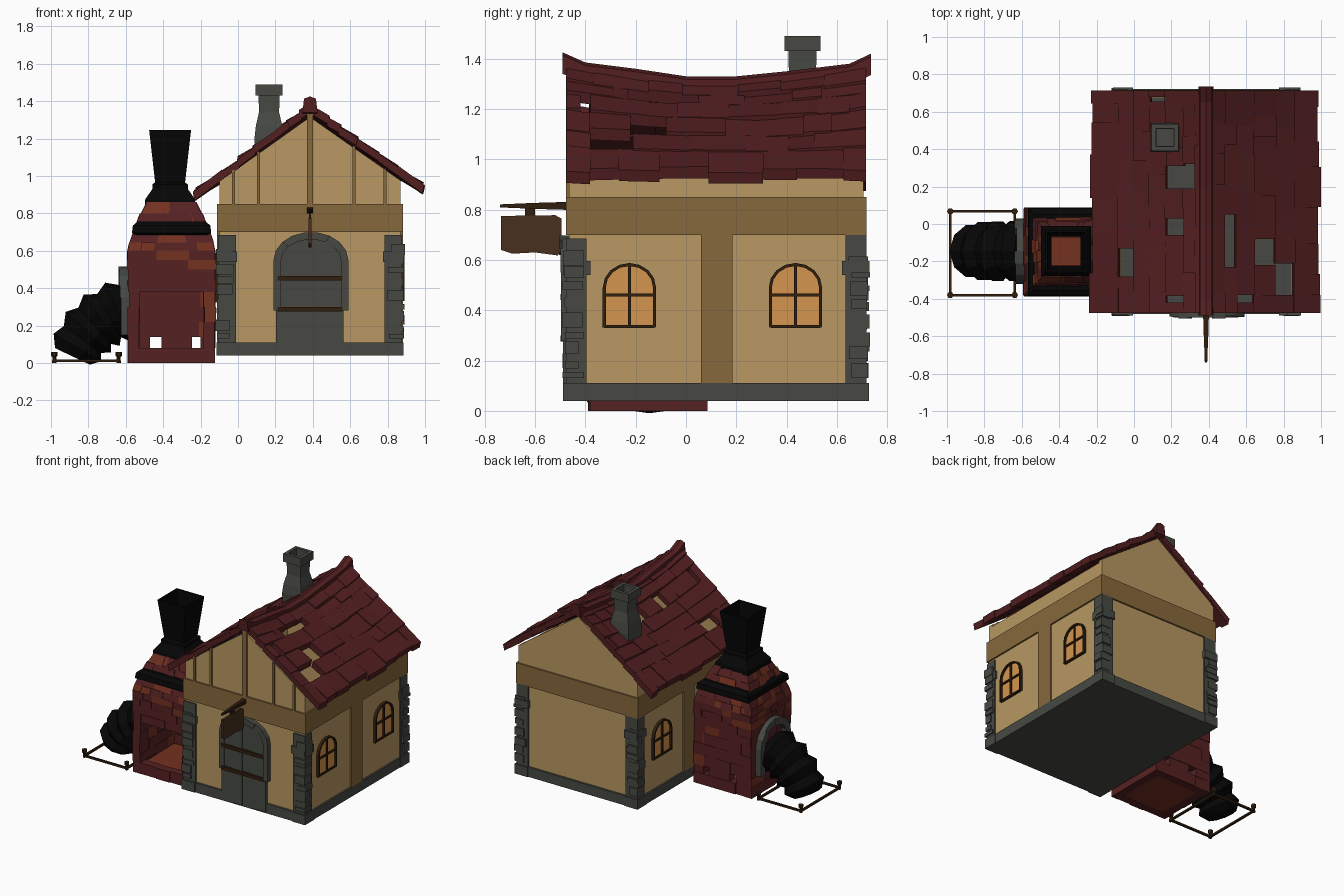
import bpy, bmesh, math, random
from mathutils import Vector as V

random.seed(4)
R = random.uniform
if "Cube" in bpy.data.objects:
    bpy.data.objects.remove(bpy.data.objects["Cube"])


def material(name, *rgb):
    col = [(c / 255 / 12.92) if c < 11 else ((c / 255 + 0.055) / 1.055) ** 2.4 for c in rgb] + [1]
    m = bpy.data.materials.new(name)
    m.use_nodes = True
    m.diffuse_color = col
    m.node_tree.nodes["Principled BSDF"].inputs["Base Color"].default_value = col
    return m


PLASTER = material("plaster", 184, 152, 98)
BEAM = material("beam wood", 135, 104, 60)
STONE = material("grey stone", 71, 73, 67)
TILE = material("roof red", 82, 30, 32)
IRON = material("black iron", 6, 6, 6)
DARK = material("dark wood", 48, 30, 14)
BOARD = material("sign wood", 71, 48, 30)
BRICK = material("brick red", 86, 33, 34)
CLAY = material("brick orange", 115, 49, 32)
GLASS = material("glowing glass", 212, 149, 78)


def finish(bm, name, *mats):
    bmesh.ops.recalc_face_normals(bm, faces=bm.faces)
    me = bpy.data.meshes.new(name)
    bm.to_mesh(me)
    bm.free()
    ob = bpy.data.objects.new(name, me)
    for m in mats:
        me.materials.append(m)
    bpy.context.collection.objects.link(ob)


def loft(bm, rings, mi=0):
    rows = [[bm.verts.new(p) for p in r] for r in rings]
    n = len(rows[0])
    faces = [bm.faces.new(rows[0]), bm.faces.new(rows[-1])]
    for a, b in zip(rows, rows[1:]):
        faces += [bm.faces.new((a[i], a[(i + 1) % n], b[(i + 1) % n], b[i])) for i in range(n)]
    for f in faces:
        f.material_index = mi


def prism(bm, pts, off, mi=0):
    loft(bm, [pts, [V(p) + V(off) for p in pts]], mi)


def box(bm, x0, x1, y0, y1, z0, z1, mi=0):
    prism(bm, [(x0, y0, z0), (x1, y0, z0), (x1, y1, z0), (x0, y1, z0)], (0, 0, z1 - z0), mi)


def square_loft(name, cx, cy, profile, mat, stretch=1.0):
    bm = bmesh.new()
    loft(bm, [[(cx + sx * h, cy + sy * h * stretch, z) for sx, sy in ((-1, -1), (1, -1), (1, 1), (-1, 1))]
              for z, h in profile])
    finish(bm, name, mat)


def arch(c, half, z0, spring, top, n=8):
    arc = [(c + half * math.cos(math.pi * i / n), spring + (top - spring) * math.sin(math.pi * i / n))
           for i in range(n + 1)]
    return [(c + half, z0)] + arc + [(c - half, z0)]


def arch_frame(bm, outer, inner, place, off, jitter=0.0):
    for i in range(len(outer) - 1):
        quad = [place(*p) for p in (outer[i], outer[i + 1], inner[i + 1], inner[i])]
        prism(bm, quad, V(off) * (1 + R(-jitter, jitter)))


# House layout
CX, CY, HX, HY = 0.385, 0.12, 0.485, 0.585
X0, X1, Y0, Y1 = CX - HX, CX + HX, CY - HY, CY + HY


def roof_z(d, y, slope=0.74):
    sag = 0.07 * (((y - CY) / 0.6) ** 2 - 1)
    return 1.335 - slope * d + sag * (1 - d / 0.6)


bm = bmesh.new()
box(bm, X0 - 0.012, X1 + 0.012, Y0 - 0.016, Y1 + 0.016, 0.04, 0.11)
finish(bm, "foundation", STONE)

# Hollow plaster walls with gables at both ends
bm = bmesh.new()
gable = [(X0, 0.1), (X1, 0.1), (X1, 0.975), (CX, 1.315), (X0, 0.97)]
prism(bm, [(x, Y0, z) for x, z in gable], (0, 0.03, 0))
prism(bm, [(x, Y1, z) for x, z in gable], (0, -0.03, 0))
for x in (X0, X1 - 0.03):
    box(bm, x, x + 0.03, Y0 + 0.03, Y1 - 0.03, 0.1, 0.96)
finish(bm, "plaster_walls", PLASTER)

# Timber: belt, side posts, gable studs
bm = bmesh.new()
e = 0.012
for y in (Y0, Y1):
    box(bm, X0 - e, X1 + e, y - e, y + e, 0.70, 0.85)
for x in (X0, X1):
    box(bm, x - e, x + e, Y0 + e, Y1 - e, 0.70, 0.85)
    box(bm, x - e, x + e, 0.06, 0.185, 0.11, 0.70)
for x, w in ((CX, 0.017), (0.11, 0.008), (0.62, 0.008), (0.785, 0.008), (-0.025, 0.008)):
    box(bm, x - w, x + w, Y0 - e, Y0, 0.85, roof_z(abs(x - CX), Y0))
finish(bm, "timber_frame", BEAM)

# Stone corner piers on square feet, with a few rough stones standing proud
bm = bmesh.new()
for sx in (-1, 1):
    for sy in (-1, 1):
        def block(o, p, a, b, z0, z1):
            xs = sorted((CX + sx * (HX + o), CX + sx * (HX - a)))
            ys = sorted((CY + sy * (HY + p), CY + sy * (HY - b)))
            box(bm, *xs, *ys, z0, z1)
        block(0.016, 0.023, 0.09, 0.085, 0.04, 0.11)
        block(0.008, 0.012, 0.088, 0.07, 0.11, 0.685 if sy < 0 else 0.71)
        z = 0.13
        while z < 0.6:
            h = R(0.02, 0.06)
            block(R(0.011, 0.022), R(0.015, 0.028), R(0.05, 0.08), R(0.03, 0.06), z, z + h)
            z += h + R(0, 0.03)
        block(0.012, 0.024, 0.095, 0.085, 0.54, 0.595)
finish(bm, "corner_stones", STONE)

# Roof shingles in rows, with gaps where some are missing: (row, y start, y end)
RIGHT = ([0, 0.09, 0.15, 0.245, 0.36, 0.46, 0.595],
         [(1, -0.23, 0.05), (2, -0.42, -0.38), (3, -0.22, -0.08), (4, -0.38, -0.21)])
LEFT = ([0, 0.045, 0.11, 0.205, 0.29, 0.375, 0.46, 0.605],
        [(1, 0.19, 0.32), (2, 0.19, 0.31), (2, -0.06, 0.03), (2, -0.42, -0.385),
         (3, 0.655, 0.68), (5, -0.28, -0.13)])
for name, sx, slope, (edges, gaps) in (("right", 1, 0.72, RIGHT), ("left", -1, 0.765, LEFT)):
    bm = bmesh.new()
    for row, (d0, d1) in enumerate(zip(edges, edges[1:])):
        y, end = -0.475, 0.715
        last = row == len(edges) - 2
        stops = sorted((a, b) for r, a, b in gaps if r == row) + [(end, end)]
        for a, b in stops:
            while y < a - 0.001:
                y2 = y + R(0.09, 0.24)
                if y2 > a - 0.05:
                    y2 = a
                t, lift, tilt = R(0.036, 0.048), R(0.004, 0.014), R(-0.006, 0.006)
                low = d1 + (0.01 * math.sin(9 * y) + R(-0.004, 0.004) if last else R(0, 0.008))
                quad = [(CX + sx * d, yy, roof_z(d, yy, slope) + k)
                        for d, yy, k in ((d0, y, tilt), (low, y, lift), (low, y2, lift - tilt), (d0, y2, 0))]
                prism(bm, quad, (sx * 0.01, 0, t))
                y = y2
            y = b
    finish(bm, "roof_shingles_" + name, TILE)

bm = bmesh.new()
ridge = [(-0.49, 1.425), (-0.4, 1.385), (-0.2, 1.36), (0, 1.33), (0.2, 1.33), (0.4, 1.35), (0.65, 1.38), (0.735, 1.42)]
loft(bm, [[(CX - 0.04, y, z - 0.085), (CX - 0.032, y, z - 0.012), (CX, y, z),
           (CX + 0.032, y, z - 0.012), (CX + 0.04, y, z - 0.085)] for y, z in ridge])
finish(bm, "roof_ridge", TILE)

square_loft("stone_chimney", 0.166, 0.463,
            [(1.1, 0.072), (1.2, 0.078), (1.27, 0.07), (1.34, 0.054), (1.43, 0.056), (1.43, 0.072),
             (1.49, 0.072), (1.49, 0.048), (1.41, 0.045)], STONE)

# Arched windows, two on each long side
for side, sx in (("right", 1), ("left", -1)):
    for where, c in (("front", -0.225), ("back", 0.435)):
        x = CX + sx * HX
        place = lambda u, z: V((x, u, z))
        out, inn = arch(c, 0.106, 0.33, 0.49, 0.588), arch(c, 0.094, 0.342, 0.49, 0.576)
        bm = bmesh.new()
        prism(bm, [place(*p) for p in inn], (sx * 0.006, 0, 0), 1)
        arch_frame(bm, out, inn, place, (sx * 0.02, 0, 0))
        xs = sorted((x, x + sx * 0.016))
        box(bm, *xs, c - 0.1, c + 0.1, 0.33, 0.342)
        box(bm, *xs, c - 0.1, c + 0.1, 0.455, 0.467)
        box(bm, *xs, c - 0.006, c + 0.006, 0.335, 0.58)
        finish(bm, f"window_{side}_{where}", DARK, GLASS)

# Arched plank door with stone surround and dark straps
bm = bmesh.new()
top = lambda x: 0.55 + 0.13 * math.sqrt(max(0, 1 - ((x - CX) / 0.185) ** 2))
xs = [0.203, 0.3, 0.375, 0.46, 0.565]
for i, (a, b) in enumerate(zip(xs, xs[1:])):
    y, m = Y0 - 0.018 - 0.006 * (i % 2), (a + b) / 2
    prism(bm, [(a, y, 0.05), (b, y, 0.05), (b, y, top(b)), (m, y, top(m)), (a, y, top(a))], (0, 0.03, 0))
finish(bm, "door_planks", STONE)
bm = bmesh.new()
arch_frame(bm, arch(CX + 0.005, 0.2, 0.28, 0.55, 0.7, 9), arch(CX + 0.005, 0.16, 0.28, 0.55, 0.66, 9),
           lambda u, z: V((u, Y0, z)), (0, -0.032, 0), 0.25)
finish(bm, "door_surround", STONE)
bm = bmesh.new()
for z in (0.275, 0.44):
    box(bm, 0.21, 0.56, Y0 - 0.034, Y0, z, z + 0.025)
finish(bm, "door_straps", DARK)

# Hanging sign
bm = bmesh.new()
loft(bm, [[(CX + s * r, y, 0.815 + t * r) for s, t in ((1, 1), (-1, 1), (-1, -1), (1, -1))]
          for y, r in ((Y0, 0.016), (-0.6, 0.012), (-0.74, 0.006))])
box(bm, CX - 0.005, CX + 0.005, -0.64, -0.60, 0.77, 0.815)
finish(bm, "sign_pole", DARK)
bm = bmesh.new()
prism(bm, [(CX - 0.008, y, z) for y, z in ((-0.735, 0.64), (-0.69, 0.625), (-0.6, 0.63), (-0.51, 0.618),
                                          (-0.495, 0.64), (-0.495, 0.765), (-0.52, 0.778), (-0.735, 0.775))],
      (0.016, 0, 0))
finish(bm, "sign_board", BOARD)

# Brick furnace: rings of bricks, open at the front, with vents at the back
FX, FY = -0.355, -0.15


def brick_ring(bm, z0, z1, h0, h1, sides, count, clay):
    for k in sides:
        n = V((round(math.cos(k * math.pi / 2)), round(math.sin(k * math.pi / 2)), 0))
        t = V((-n.y, n.x, 0))
        cuts = [-1] + [-1 + 2 * (i + R(-0.25, 0.25)) / count for i in range(1, count)] + [1]
        for a, b in zip(cuts, cuts[1:]):
            j = R(-0.004, 0.006)
            pts = [V((FX, FY, z)) + t * s * h + n * (h + j)
                   for s, h, z in ((a, h0, z0), (b, h0, z0), (b, h1, z1), (a, h1, z1))]
            prism(bm, pts, n * -0.06, int(random.random() < clay))


bm = bmesh.new()
H = 0.232
brick_ring(bm, 0, 0.08, H, H, range(4), 3, 0)
brick_ring(bm, 0.08, 0.14, H, H, (0, 2), 3, 0.05)
for a, b in ((FX - H, -0.47), (-0.41, -0.245), (-0.2, FX + H)):
    box(bm, a, b, 0.02, 0.083, 0.08, 0.14)
for z0, z1 in ((0.14, 0.22), (0.22, 0.3), (0.3, 0.38)):
    brick_ring(bm, z0, z1, H, H, (0, 1, 2), 5, 0.15)
brick_ring(bm, 0.38, 0.44, H, H, range(4), 5, 0.05)
brick_ring(bm, 0.44, 0.5, H, H, range(4), 5, 0.15)
box(bm, FX - 0.2, FX + 0.2, FY - 0.2, FY + 0.2, 0.001, 0.07, 1)
for z0, z1, h0, h1 in ((0.5, 0.55, H, H), (0.55, 0.6, H, H), (0.6, 0.645, H, 0.222), (0.645, 0.695, 0.222, 0.205)):
    brick_ring(bm, z0, z1, h0, h1, range(4), 6, 0.3)
for z0, z1, h0, h1 in ((0.745, 0.8, 0.185, 0.165), (0.8, 0.86, 0.16, 0.13)):
    brick_ring(bm, z0, z1, h0, h1, range(4), 6, 0.25)
box(bm, FX - 0.09, FX + 0.07, FY - 0.08, FY + 0.08, 0.84, 0.9, 1)
finish(bm, "furnace_bricks", BRICK, CLAY)
square_loft("furnace_band", FX, FY, [(0.685, 0.19), (0.695, 0.212), (0.735, 0.207), (0.757, 0.18)], IRON, 1.12)

# Flue is an open tube, so its end caps are removed
bm = bmesh.new()
flue = [(0.84, 0.135), (0.875, 0.133), (0.93, 0.095), (0.955, 0.095), (0.965, 0.08), (1.245, 0.112), (1.245, 0.1),
        (0.97, 0.077), (0.86, 0.077)]
loft(bm, [[(FX - 0.008 + sx * h, FY + 0.005 + sy * h, z) for sx, sy in ((-1, -1), (1, -1), (1, 1), (-1, 1))]
          for z, h in flue])
bm.faces.ensure_lookup_table()
bmesh.ops.delete(bm, geom=[bm.faces[0], bm.faces[1]], context='FACES_ONLY')
finish(bm, "furnace_flue", IRON)

# Stone arch where the bellows enter
BY = -0.145
bm = bmesh.new()
arch_frame(bm, arch(BY, 0.175, 0.15, 0.35, 0.515), arch(BY, 0.125, 0.15, 0.35, 0.465),
           lambda u, z: V((-0.58, u, z)), (-0.052, 0, 0), 0.12)
finish(bm, "bellows_arch", STONE)

# Pleated bellows along a bent path
bm = bmesh.new()
A, B, C = V((-0.6, 0, 0.29)), V((-0.79, 0, 0.235)), V((-0.885, 0, 0.035))
rings = []
for i in range(9):
    t = i / 8
    p = A * (1 - t) ** 2 + B * 2 * t * (1 - t) + C * t * t
    d = ((B - A) * (1 - t) + (C - B) * t).normalized()
    up = V((0, 1, 0)).cross(d)
    r = (0.168 if i % 2 else 0.132) * (1 - 0.22 * t ** 4)
    rings.append([p + V((0, BY, 0)) + up * r * math.cos(k * math.pi / 5) + V((0, r * math.sin(k * math.pi / 5), 0))
                  for k in range(10)])
loft(bm, rings)
finish(bm, "bellows", IRON)

# Wooden floor frame with pegs
bm = bmesh.new()
for y in (-0.38, 0.068):
    box(bm, -0.985, -0.635, y - 0.007, y + 0.007, 0.004, 0.018)
    for x in (-0.982, -0.638):
        loft(bm, [[(x + r * math.cos(k * math.pi / 3), y + r * math.sin(k * math.pi / 3), z) for k in range(6)]
                  for z, r in ((0, 0.012), (0.03, 0.01), (0.04, 0.018), (0.058, 0.018))])
for x in (-0.982, -0.638):
    box(bm, x - 0.007, x + 0.007, -0.38, 0.068, 0.004, 0.018)
finish(bm, "bellows_frame", DARK)
